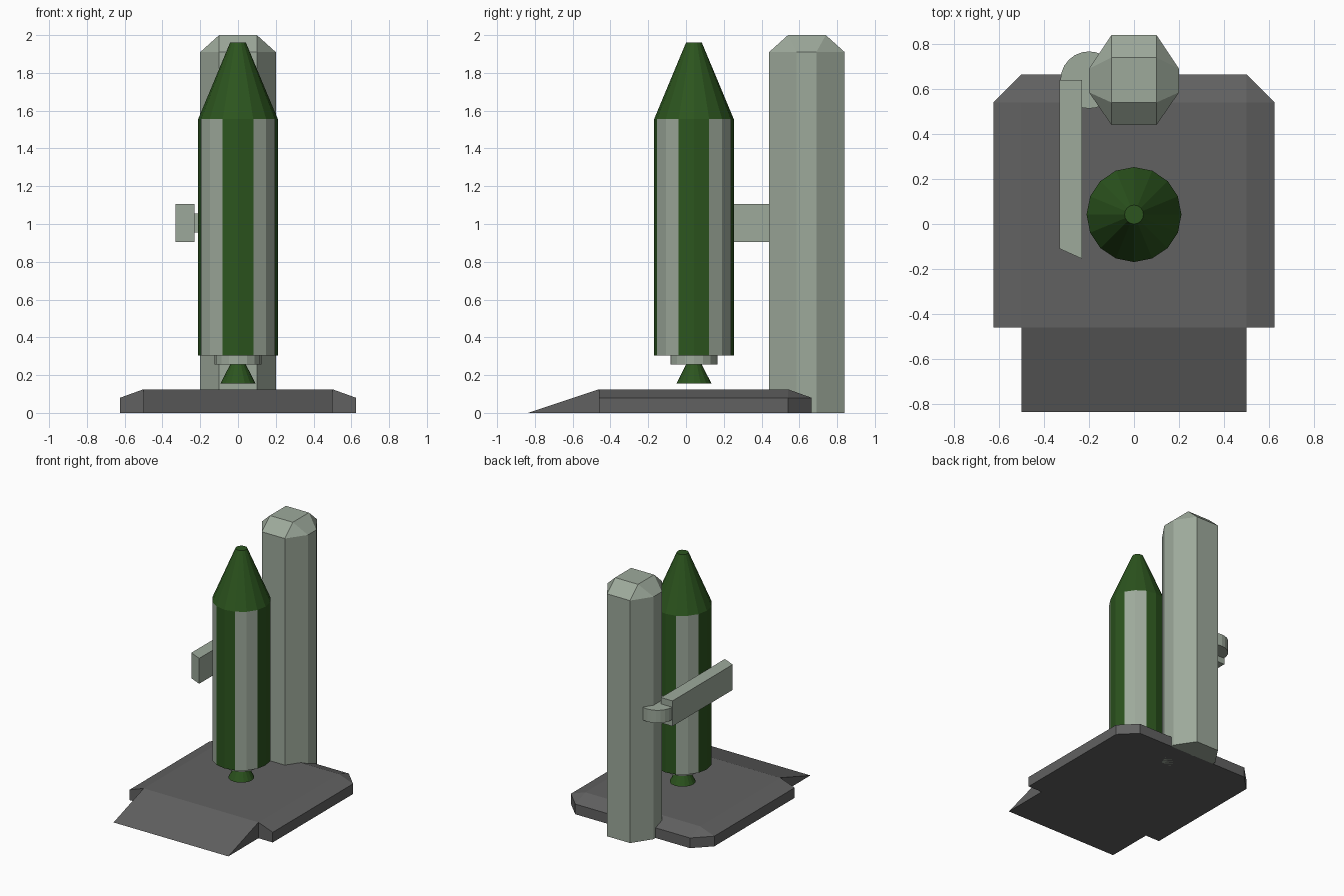
import bpy
from math import cos, sin, pi

if "Cube" in bpy.data.objects:
    bpy.data.objects.remove(bpy.data.objects["Cube"])


def material(name, rgb):
    m = bpy.data.materials.new(name)
    m.diffuse_color = (*rgb, 1)
    m.use_nodes = True
    m.node_tree.nodes["Principled BSDF"].inputs["Base Color"].default_value = m.diffuse_color
    return m


GREEN = material("green", (0.025, 0.09, 0.013))
PALE = material("pale_green", (0.34, 0.40, 0.33))
DARK = material("dark_grey", (0.12, 0.12, 0.12))


def loft(name, rings, *mats):
    """Skin equally sized rings (bottom to top, counter-clockwise) and cap both ends."""
    verts, index = [], {}

    def vid(p):
        key = tuple(round(c, 5) for c in p)
        if key not in index:
            index[key] = len(verts)
            verts.append(key)
        return index[key]

    ids = [[vid(p) for p in ring] for ring in rings]
    n = len(ids[0])
    faces = []
    for a, b in zip(ids, ids[1:]):
        for i in range(n):
            j = (i + 1) % n
            faces.append((a[i], a[j], b[j], b[i]))
    faces += [ids[0][::-1], ids[-1]]
    # collapse repeated corners
    faces = [list(dict.fromkeys(f)) for f in faces]
    faces = [f for f in faces if len(f) > 2]
    me = bpy.data.meshes.new(name)
    me.from_pydata(verts, [], faces)
    for m in mats:
        me.materials.append(m)
    ob = bpy.data.objects.new(name, me)
    bpy.context.collection.objects.link(ob)
    return ob


def level(pts, z):
    return [(x, y, z) for x, y in pts]


def turned(name, cx, cy, profile, n, *mats):
    """Faceted round part from a (radius, height) profile."""
    rings = [[(cx + r * cos(2 * pi * i / n), cy + r * sin(2 * pi * i / n), z)
              for i in range(n)] for r, z in profile]
    return loft(name, rings, *mats)


def mirrored(right):
    """Complete a right-half outline, listed front to back, across x = 0."""
    return right + [(-x, y) for x, y in reversed(right)]


# Launch pad with bevelled sides and clipped back corners
pad = mirrored([(0.625, -0.46), (0.625, 0.54), (0.5, 0.665)])
pad_top = mirrored([(0.5, -0.46), (0.5, 0.54), (0.5, 0.54)])
loft("launch_pad", [level(pad, 0), level(pad, 0.08), level(pad_top, 0.125)], DARK)

# Front ramp: wedge section swept across x
wedge = [(-0.835, 0), (-0.46, 0), (-0.46, 0.125)]
loft("ramp", [[(x, y, z) for y, z in wedge] for x in (-0.5, 0.5)], DARK)

# Service tower with bevelled cap
tower = mirrored([(0.1, 0.44), (0.2, 0.585), (0.2, 0.69), (0.1, 0.84)])
tower_top = mirrored([(0.1, 0.54), (0.1, 0.54), (0.1, 0.74), (0.1, 0.74)])
loft("tower", [level(tower, 0), level(tower, 1.91), level(tower_top, 2.0)], PALE)

# Swing arm and its round hinge
turned("arm_hinge", -0.2, 0.64, [(0.127, 0.955), (0.127, 1.055)], 24, PALE)
arm = [(-0.33, -0.11), (-0.23, -0.155), (-0.23, 0.64), (-0.33, 0.64)]
loft("swing_arm", [level(arm, 0.905), level(arm, 1.105)], PALE)

# Rocket: striped body, nose, collar and nozzle
CY, N = 0.042, 16
body = turned("rocket_body", 0, CY, [(0.211, 0.305), (0.211, 1.555)], N, GREEN, PALE)
for i in range(N):
    body.data.polygons[i].material_index = int(i % 4 in (1, 2))
turned("rocket_nose", 0, CY, [(0.211, 1.555), (0.042, 1.96)], N, GREEN)
turned("engine_collar", 0, CY, [(0.125, 0.255), (0.125, 0.305)], N, PALE)
turned("engine_nozzle", 0, CY, [(0.093, 0.155), (0.042, 0.255)], N, GREEN)
